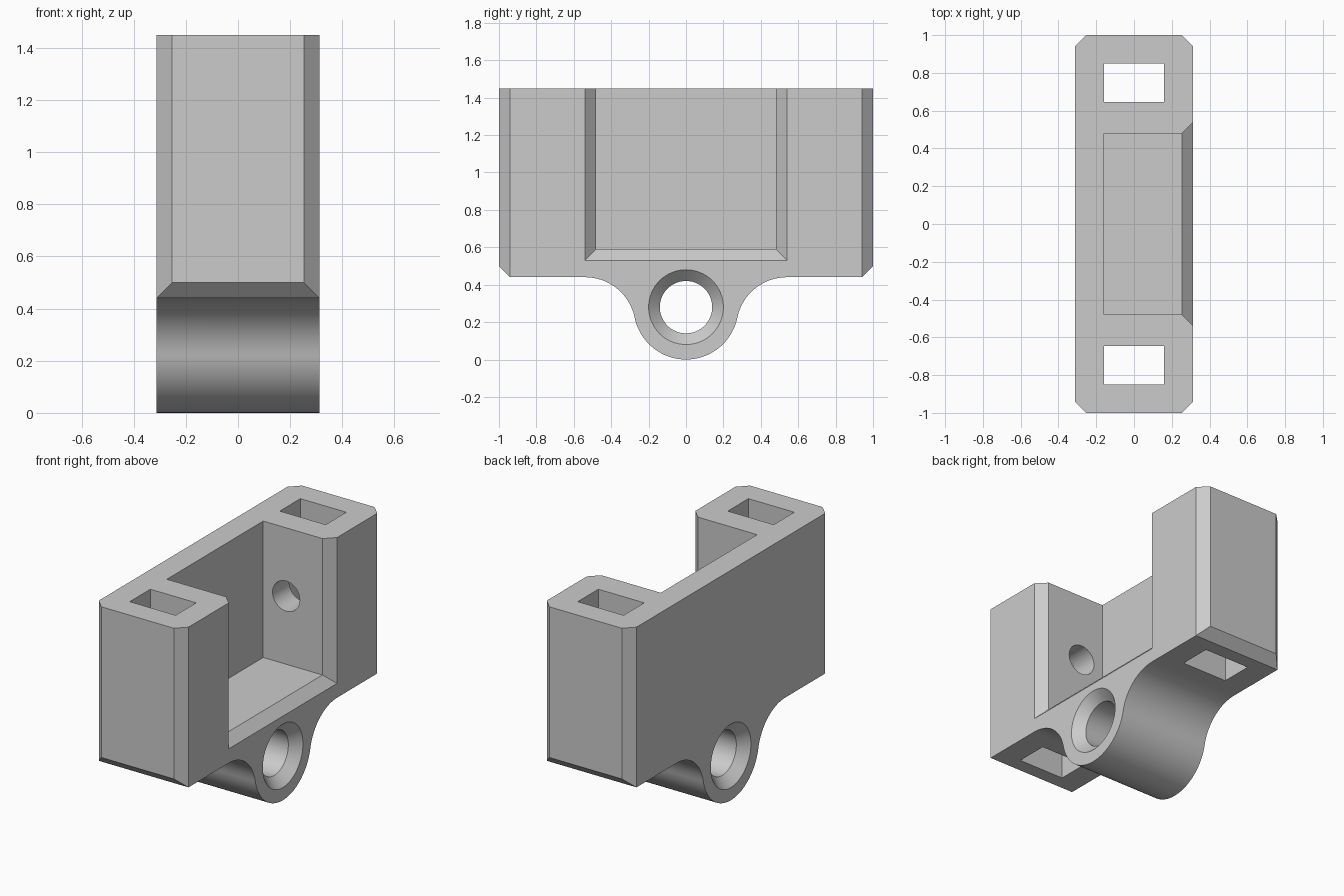
import bpy
import bmesh
from math import sin, cos, pi, atan2, hypot

if "Cube" in bpy.data.objects:
    bpy.data.objects.remove(bpy.data.objects["Cube"], do_unlink=True)

HALF_W = 0.313      # half thickness in x
TOP, BASE = 1.45, 0.44
CH = 0.06           # chamfer size
RING_Z, RING_R = 0.28, 0.28

grey = bpy.data.materials.new("light_grey")
grey.use_nodes = True
colour = (0.6, 0.6, 0.6, 1)
grey.diffuse_color = colour
grey.node_tree.nodes["Principled BSDF"].inputs["Base Color"].default_value = colour


def loft(name, rings):
    """Solid skinned through matching closed rings of points."""
    bm = bmesh.new()
    loops = [[bm.verts.new(p) for p in ring] for ring in rings]
    n = len(loops[0])
    for a, b in zip(loops, loops[1:]):
        for i in range(n):
            j = (i + 1) % n
            bm.faces.new((a[i], a[j], b[j], b[i]))
    bm.faces.new(loops[0])
    bm.faces.new(loops[-1])
    bmesh.ops.recalc_face_normals(bm, faces=bm.faces)
    mesh = bpy.data.meshes.new(name)
    bm.to_mesh(mesh)
    bm.free()
    mesh.materials.append(grey)
    ob = bpy.data.objects.new(name, mesh)
    bpy.context.collection.objects.link(ob)
    return ob


def arc(cy, cz, r, a0, a1, steps):
    return [(cy + r * cos(a0 + (a1 - a0) * i / steps),
             cz + r * sin(a0 + (a1 - a0) * i / steps)) for i in range(steps + 1)]


def box_ring(x, y, z0, z1):
    return [(x, -y, z0), (x, y, z0), (x, y, z1), (x, -y, z1)]


# Side outline: chamfered block blending through fillets into a round lug
fy = 0.54
drop = BASE - RING_Z
fr = (fy ** 2 + drop ** 2 - RING_R ** 2) / (2 * (RING_R + drop))
fz = BASE - fr
tangent = atan2(fz - RING_Z, fy)
half = [(1, TOP), (1, BASE + CH), (1 - CH, BASE)]
half += arc(fy, fz, fr, pi / 2, pi + tangent, 24)
half += arc(0, RING_Z, RING_R, tangent, -pi / 2, 24)[1:]
outline = half + [(-y, z) for y, z in reversed(half[:-1])]
bracket = loft("bracket_body", [[(x, y, z) for y, z in outline] for x in (-HALF_W, HALF_W)])

# Footprint with clipped corners
w, c = HALF_W, HALF_W - CH
foot = [(w, 1 - CH), (c, 1), (-c, 1), (-w, 1 - CH),
        (-w, CH - 1), (-c, -1), (c, -1), (w, CH - 1)]
footprint = loft("footprint_cutter", [[(x, y, z) for x, y in foot] for z in (-0.2, TOP)])

# Open-topped pocket with a flared mouth
flare = 0.1
pocket = loft("pocket_cutter", [
    box_ring(-0.16, 0.48, 0.59, 1.7),
    box_ring(c, 0.48, 0.59, 1.7),
    box_ring(c + flare, 0.48 + flare, 0.59 - flare, 1.7)])

# Lug bore, countersunk at both ends
bore_profile = [(-w - 0.04, 0.24), (-c, 0.14), (c, 0.14), (w + 0.04, 0.24)]
bore = loft("bore_cutter", [
    [(x, y, z) for y, z in arc(0, RING_Z, r, 0, 2 * pi, 64)[:-1]] for x, r in bore_profile])

cutters = [(footprint, "INTERSECT"), (pocket, "DIFFERENCE"), (bore, "DIFFERENCE")]

# Vertical slots and the cross holes joining them to the pocket
for side, label in ((-1, "front"), (1, "back")):
    slot = loft(label + "_slot_cutter", [
        [(-0.16, side * 0.645, z), (0.16, side * 0.645, z),
         (0.16, side * 0.85, z), (-0.16, side * 0.85, z)] for z in (0.2, 1.7)])
    hole = loft(label + "_hole_cutter", [
        [(x, side * y, z) for x, z in arc(0, 1.02, 0.095, 0, 2 * pi, 40)[:-1]]
        for y in (0.4, 0.7)])
    cutters += [(slot, "DIFFERENCE"), (hole, "DIFFERENCE")]

bpy.ops.object.select_all(action="DESELECT")
bpy.context.view_layer.objects.active = bracket
bracket.select_set(True)
for cutter, operation in cutters:
    mod = bracket.modifiers.new(cutter.name, "BOOLEAN")
    mod.operation = operation
    mod.solver = "EXACT"
    mod.object = cutter
    bpy.ops.object.modifier_apply(modifier=mod.name)
    bpy.data.objects.remove(cutter, do_unlink=True)

bpy.ops.object.shade_smooth_by_angle(angle=pi / 6)
